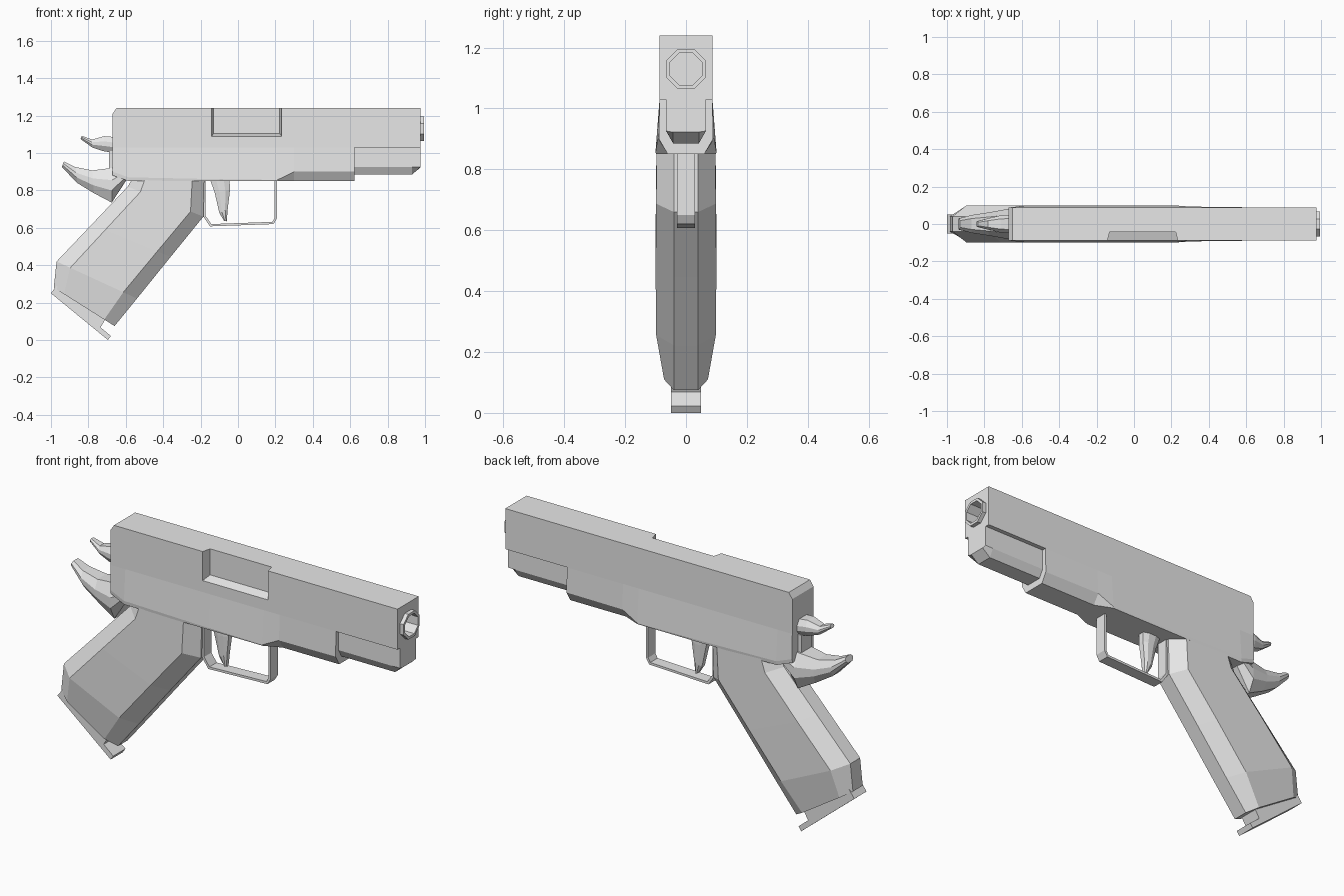
import bpy, bmesh, math

if "Cube" in bpy.data.objects:
    bpy.data.objects.remove(bpy.data.objects["Cube"], do_unlink=True)

grey = bpy.data.materials.new("light grey")
grey.use_nodes = True
grey.diffuse_color = (0.8, 0.8, 0.8, 1)
grey.node_tree.nodes["Principled BSDF"].inputs["Base Color"].default_value = (0.8, 0.8, 0.8, 1)


def loft(name, rings, cap_start=True):
    """Skin a list of equal-length point rings into a flat-shaded part."""
    bm = bmesh.new()
    vs = [[bm.verts.new(p) for p in r] for r in rings]
    n = len(rings[0])
    for a, b in zip(vs, vs[1:]):
        for i in range(n):
            j = (i + 1) % n
            bm.faces.new((a[i], a[j], b[j], b[i]))
    if cap_start:
        bm.faces.new(vs[0][::-1])
    bm.faces.new(vs[-1])
    bmesh.ops.recalc_face_normals(bm, faces=bm.faces)
    me = bpy.data.meshes.new(name)
    bm.to_mesh(me)
    bm.free()
    me.materials.append(grey)
    ob = bpy.data.objects.new(name, me)
    bpy.context.collection.objects.link(ob)
    return ob


def prism(name, profile, y0, y1):
    """Extrude an (x, z) outline between two y values."""
    return loft(name, [[(x, y, z) for x, z in profile] for y in (y0, y1)])


def box(name, x0, x1, y0, y1, z0, z1):
    return prism(name, [(x0, z0), (x1, z0), (x1, z1), (x0, z1)], y0, y1)


def mirrored(half):
    """Close a +y half section with its mirror image."""
    return half + [(x, -y, z) for x, y, z in reversed(half)]


def section(p, q, w, flat, c):
    """Chamfered section spanning p to q in the xz plane, half width w."""
    def at(t, y):
        return (p[0] + (q[0] - p[0]) * t, y, p[1] + (q[1] - p[1]) * t)
    return mirrored([at(0, flat), at(c, w), at(1 - c, w), at(1, flat)])


def octagon(x, r):
    return [(x, r * math.cos(math.pi * (i + .5) / 4), 1.13 + r * math.sin(math.pi * (i + .5) / 4))
            for i in range(8)]


def cut(target, cutter):
    mod = target.modifiers.new("cut", 'BOOLEAN')
    mod.operation, mod.solver, mod.object = 'DIFFERENCE', 'EXACT', cutter
    bpy.context.view_layer.objects.active = target
    bpy.ops.object.modifier_apply(modifier=mod.name)
    bpy.data.objects.remove(cutter, do_unlink=True)


# Slide with side port and bore
slide = prism("slide", [(-.67, 1.03), (.975, 1.03), (.975, 1.24), (-.65, 1.24), (-.67, 1.21)],
              -.087, .087)
cut(slide, loft("port_cutter", [
    [(-.145, -.10, 1.085), (.237, -.10, 1.085), (.237, -.10, 1.3), (-.145, -.10, 1.3)],
    [(-.13, -.042, 1.105), (.222, -.042, 1.105), (.222, -.042, 1.3), (-.13, -.042, 1.3)]]))
cut(slide, loft("bore_cutter", [octagon(.87, .062), octagon(1.05, .062)]))

# Muzzle tube, open at the front
loft("muzzle", [octagon(.96, .071), octagon(.995, .071), octagon(.995, .057), octagon(.88, .057)],
     cap_start=False)

# Frame: x, side half width, chamfer height, bottom half width, bottom height
frame = [(-.67, .088, .90, .085, .88), (-.585, .098, .87, .096, .85), (-.1, .10, .86, .098, .85),
         (.21, .10, .856, .098, .85), (.30, .093, .90, .06, .85), (.622, .089, .90, .06, .85)]
loft("frame", [mirrored([(x, .087, 1.03), (x, w, zc), (x, b, zb)]) for x, w, zc, b, zb in frame])

# Narrower front rail
rail = [(.60, .925, .885), (.93, .925, .885), (.975, .926, .922)]
loft("front_rail", [mirrored([(x, .065, 1.03), (x, .065, zc), (x, .042, zb)]) for x, zc, zb in rail])

# Grip: back point, front point, half width
grip = [((-.985, .28), (-.66, .075), .072), ((-.97, .42), (-.54, .222), .098),
        ((-.78, .62), (-.36, .445), .10), ((-.59, .82), (-.185, .66), .098),
        ((-.56, .87), (-.18, .86), .097)]
loft("grip", [section(p, q, w, .04, .17) for p, q, w in grip])

# Magazine base plate
prism("magazine_base", [(-1, .25), (-.695, 0), (-.68, .022), (-.735, .068), (-.71, .11), (-.97, .29)],
      -.05, .05)

# Tail spur above the grip: top point, bottom point, half width
tail = [((-.93, .955), (-.942, .925), .03), ((-.87, .925), (-.86, .84), .048),
        ((-.78, .907), (-.77, .785), .062), ((-.675, .92), (-.675, .735), .08),
        ((-.57, .93), (-.59, .865), .085)]
loft("tail_spur", [section(p, q, w, w * .6, .35) for p, q, w in tail])

# Hammer and its mount
hammer = [((-.835, 1.092), (-.842, 1.075), .015), ((-.78, 1.072), (-.78, 1.03), .03),
          ((-.715, 1.09), (-.72, 1.01), .045), ((-.655, 1.085), (-.655, 1.0), .05)]
loft("hammer", [section(p, q, w, w * .6, .35) for p, q, w in hammer])
box("hammer_mount", -.69, -.65, -.04, .04, .92, 1.01)

# Trigger guard: outer path paired with inner path
outer = [(-.185, .86), (-.185, .66), (-.15, .608), (.19, .62), (.208, .65), (.208, .86)]
inner = [(-.173, .86), (-.173, .664), (-.143, .62), (.184, .632), (.196, .654), (.196, .86)]
loft("trigger_guard", [[(a, -.03, b), (a, .03, b), (c, .03, d), (c, -.03, d)]
                       for (a, b), (c, d) in zip(outer, inner)])

# Trigger: back point, front point, half width
trigger = [((-.15, .86), (-.045, .86), .025), ((-.125, .79), (-.043, .80), .025),
           ((-.10, .68), (-.055, .70), .02), ((-.075, .638), (-.06, .635), .014)]
loft("trigger", [section(p, q, w, w * .6, .3) for p, q, w in trigger])
